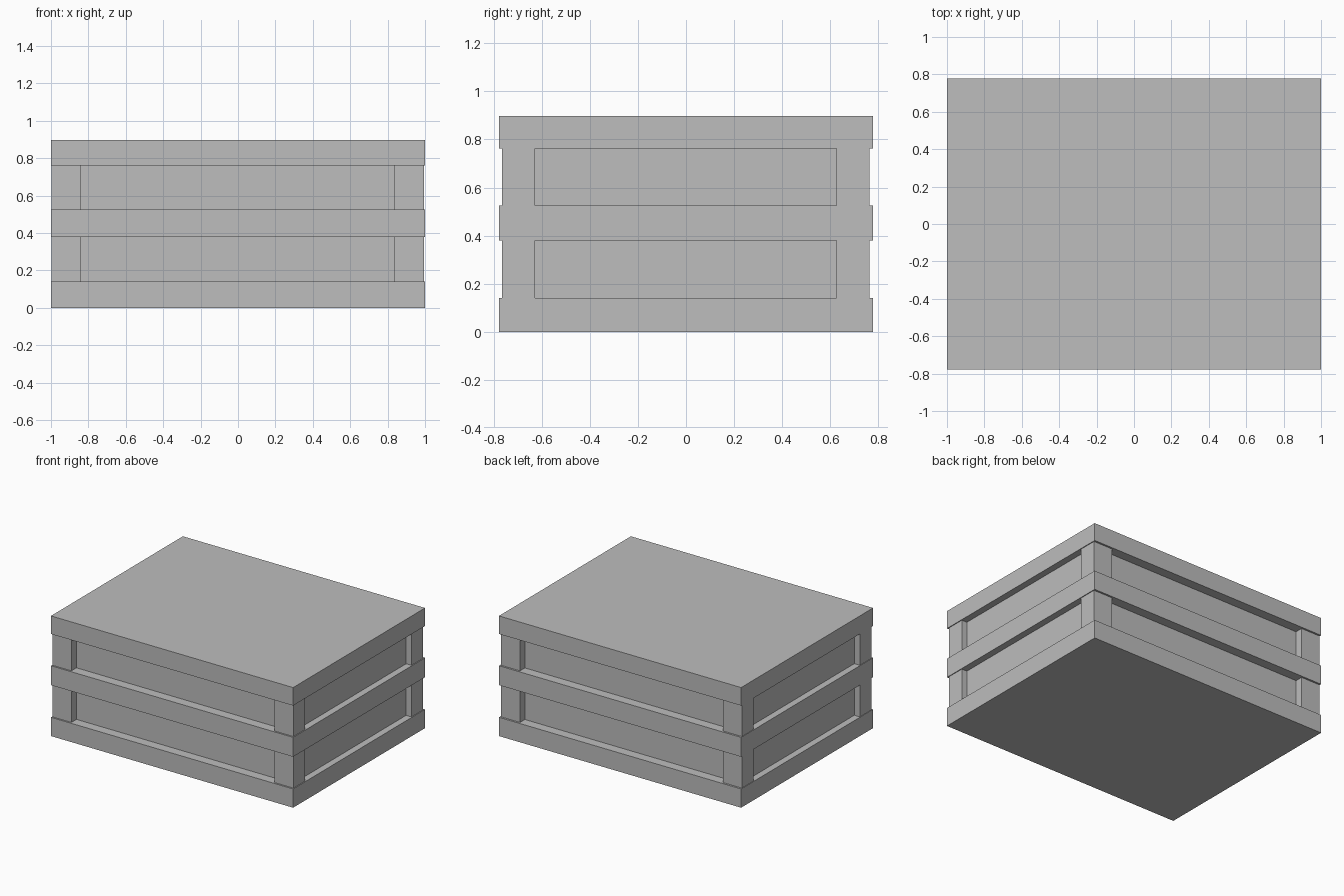
import bpy

# Remove the default cube
cube = bpy.data.objects.get("Cube")
if cube:
    bpy.data.objects.remove(cube, do_unlink=True)

# Single flat colour
grey = bpy.data.materials.new("plain_grey")
grey.use_nodes = True
colour = (0.51, 0.51, 0.51, 1)
grey.diffuse_color = colour
grey.node_tree.nodes["Principled BSDF"].inputs["Base Color"].default_value = colour


def box(name, x, y, z):
    """Box spanning the given (low, high) range on each axis."""
    bpy.ops.mesh.primitive_cube_add(
        size=1, location=[(a + b) / 2 for a, b in (x, y, z)])
    obj = bpy.context.object
    obj.name = obj.data.name = name
    obj.scale = [b - a for a, b in (x, y, z)]
    bpy.ops.object.transform_apply(location=False, rotation=False, scale=True)
    obj.data.materials.append(grey)
    return obj


# Three full-width slabs
for name, low, high in (("bottom_slab", 0, 0.14),
                        ("middle_slab", 0.38, 0.525),
                        ("lid_slab", 0.762, 0.897)):
    box(name, (-1, 1), (-0.778, 0.778), (low, high))

# Recessed core between slabs, and corner posts flanking it
for level, low, high in (("lower", 0.14, 0.38), ("upper", 0.525, 0.762)):
    box(level + "_panels", (-0.95, 0.95), (-0.706, 0.706), (low, high))
    for side, x in (("right", (-0.996, -0.84)), ("left", (0.836, 0.994))):
        for end, y in (("front", (-0.766, -0.628)), ("back", (0.626, 0.764))):
            box(f"{level}_{end}_{side}_post", x, y, (low, high))
